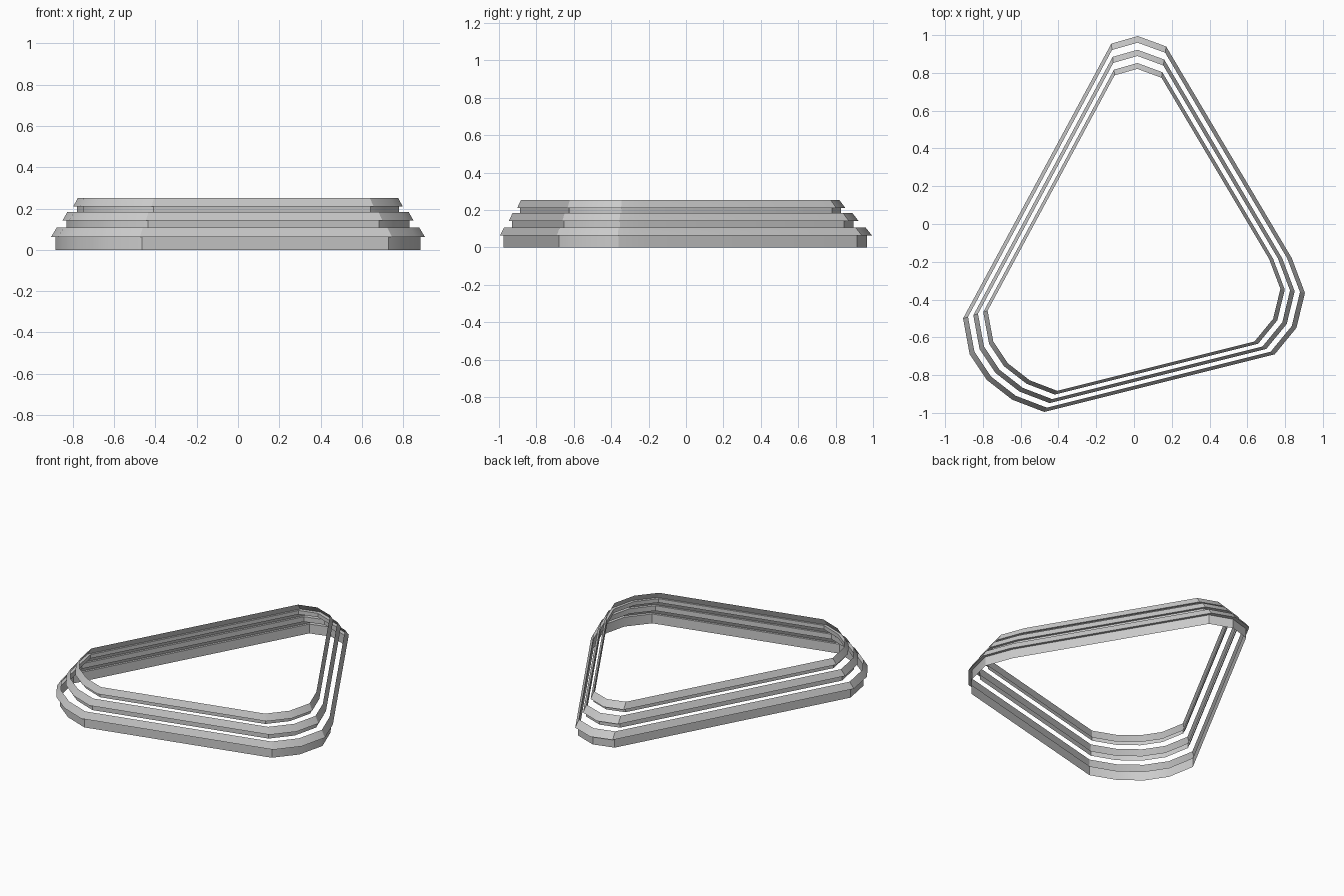
import bpy, bmesh, math

if "Cube" in bpy.data.objects:
    bpy.data.objects.remove(bpy.data.objects["Cube"])

# Rounded-triangle outline of the lowest tier, counter-clockwise from the top
OUTLINE = [(0.02, 1.0), (-0.12, 0.96), (-0.905, -0.495), (-0.87, -0.685),
           (-0.78, -0.82), (-0.645, -0.925), (-0.475, -0.99), (0.745, -0.685),
           (0.86, -0.545), (0.905, -0.36), (0.835, -0.175), (0.17, 0.945)]
CENTRE_Y = -0.21


def outline_ring(bm, scale, z):
    return [bm.verts.new((x * scale, CENTRE_Y + (y - CENTRE_Y) * scale, z))
            for x, y in OUTLINE]


def tier(name, scale, z_bottom, z_lip, z_top):
    # Open band: upright wall, overhanging lip, then a bevel leaning inward
    bm = bmesh.new()
    profile = [(0.977, z_bottom), (0.977, z_lip), (1.0, z_lip), (0.971, z_top)]
    rings = [outline_ring(bm, scale * s, z) for s, z in profile]
    n = len(OUTLINE)
    for low, high in zip(rings, rings[1:]):
        for i in range(n):
            j = (i + 1) % n
            bm.faces.new((low[i], low[j], high[j], high[i]))
    # Shift so the footprint is centred on y = 0
    for v in bm.verts:
        v.co.y -= 0.005
    mesh = bpy.data.meshes.new(name)
    bm.to_mesh(mesh)
    bm.free()
    obj = bpy.data.objects.new(name, mesh)
    bpy.context.collection.objects.link(obj)
    bpy.ops.object.select_all(action='DESELECT')
    obj.select_set(True)
    bpy.context.view_layer.objects.active = obj
    bpy.ops.object.shade_smooth_by_angle(angle=math.radians(30))


# Three stepped tiers, each smaller than the one below
tier("lower_tier", 1.0, 0.0, 0.063, 0.107)
tier("middle_tier", 0.94, 0.107, 0.141, 0.184)
tier("upper_tier", 0.882, 0.184, 0.21, 0.252)
